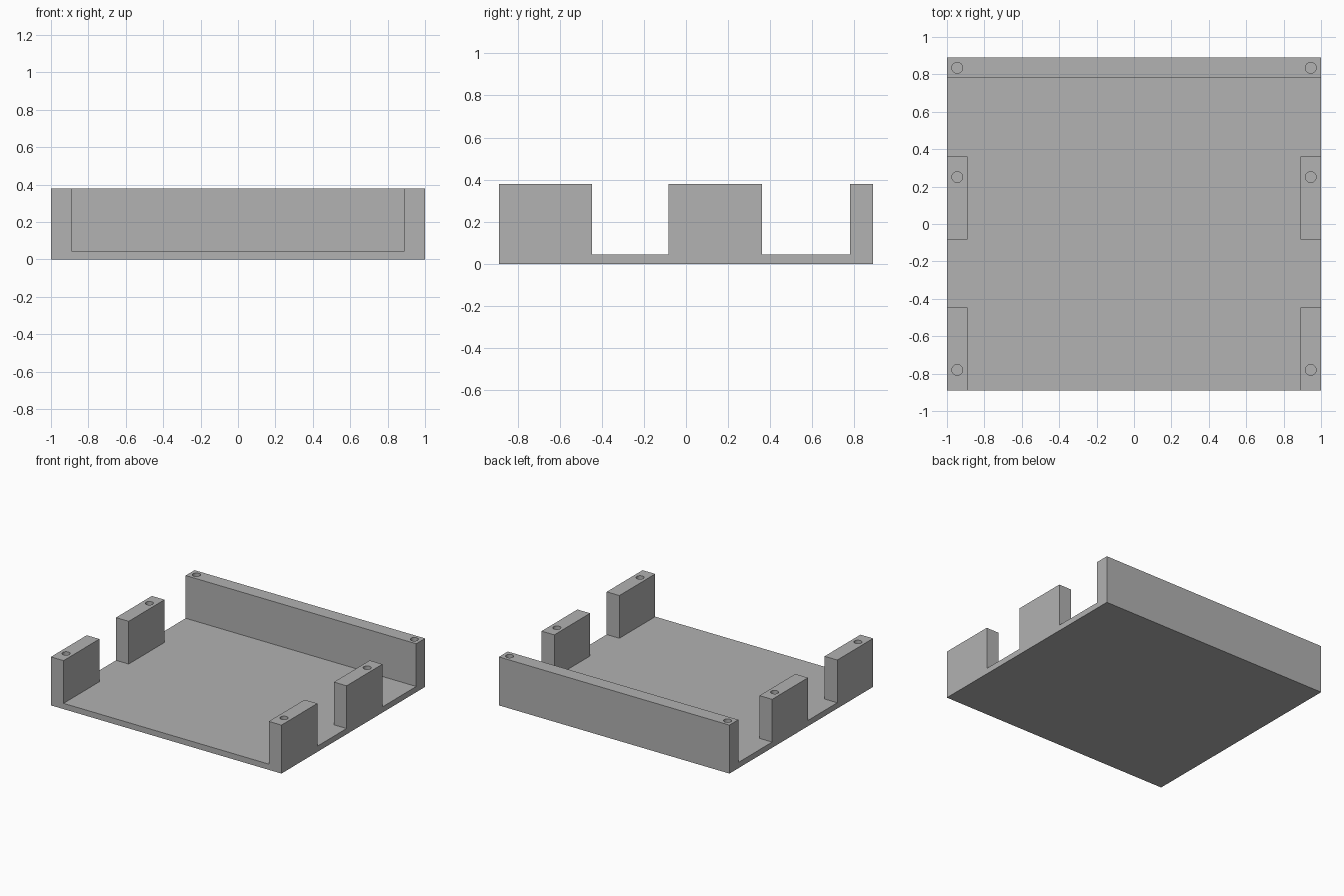
import bpy
from mathutils import Vector

cube = bpy.data.objects.get("Cube")
if cube:
    bpy.data.objects.remove(cube, do_unlink=True)

# Main dimensions
HALF_W, HALF_D, HEIGHT = 1.0, 0.89, 0.38
FLOOR, WALL = 0.045, 0.11
POST = 0.444
MID_Y = -0.083           # front end of the middle posts
HOLE_R, HOLE_DEPTH = 0.029, 0.22
OVER = 0.1               # how far cutters reach past the body

grey = bpy.data.materials.new("plain_grey")
grey.use_nodes = True
colour = (0.445, 0.445, 0.445, 1.0)
grey.diffuse_color = colour
grey.node_tree.nodes["Principled BSDF"].inputs["Base Color"].default_value = colour


def box(name, low, high):
    low, high = Vector(low), Vector(high)
    bpy.ops.mesh.primitive_cube_add(size=1, location=(low + high) / 2)
    obj = bpy.context.object
    obj.name = name
    obj.scale = high - low
    bpy.ops.object.transform_apply(location=False, rotation=False, scale=True)
    obj.data.materials.append(grey)
    return obj


def cut(body, cutter):
    cutter.hide_render = True
    mod = body.modifiers.new(cutter.name, 'BOOLEAN')
    mod.operation = 'DIFFERENCE'
    mod.solver = 'EXACT'
    mod.object = cutter
    bpy.context.view_layer.objects.active = body
    bpy.ops.object.modifier_apply(modifier=mod.name)
    bpy.data.objects.remove(cutter, do_unlink=True)


# Solid block that becomes the tray
tray = box("tray", (-HALF_W, -HALF_D, 0), (HALF_W, HALF_D, HEIGHT))

# Inside of the tray, open at the front
inner_x, back_y, top = HALF_W - WALL, HALF_D - WALL, HEIGHT + OVER
cut(tray, box("inside_cutter", (-inner_x, -HALF_D - OVER, FLOOR), (inner_x, back_y, top)))

# Gaps that split the side walls into posts
for start, end in ((-HALF_D + POST, MID_Y), (MID_Y + POST, back_y)):
    cut(tray, box("gap_cutter", (-HALF_W - OVER, start, FLOOR), (HALF_W + OVER, end, top)))

# Screw holes in the posts and in the ends of the back wall
for y in (-HALF_D + WALL, MID_Y + POST - WALL, HALF_D - WALL / 2):
    for side in (-1, 1):
        bpy.ops.mesh.primitive_cylinder_add(
            vertices=32, radius=HOLE_R, depth=HOLE_DEPTH * 2,
            location=(side * (HALF_W - WALL / 2), y, HEIGHT))
        hole = bpy.context.object
        hole.name = "hole_cutter"
        hole.data.materials.append(grey)
        cut(tray, hole)

# Flat faces, with only the hole walls smoothed
bpy.ops.object.select_all(action='DESELECT')
tray.select_set(True)
bpy.context.view_layer.objects.active = tray
bpy.ops.object.shade_smooth_by_angle()
